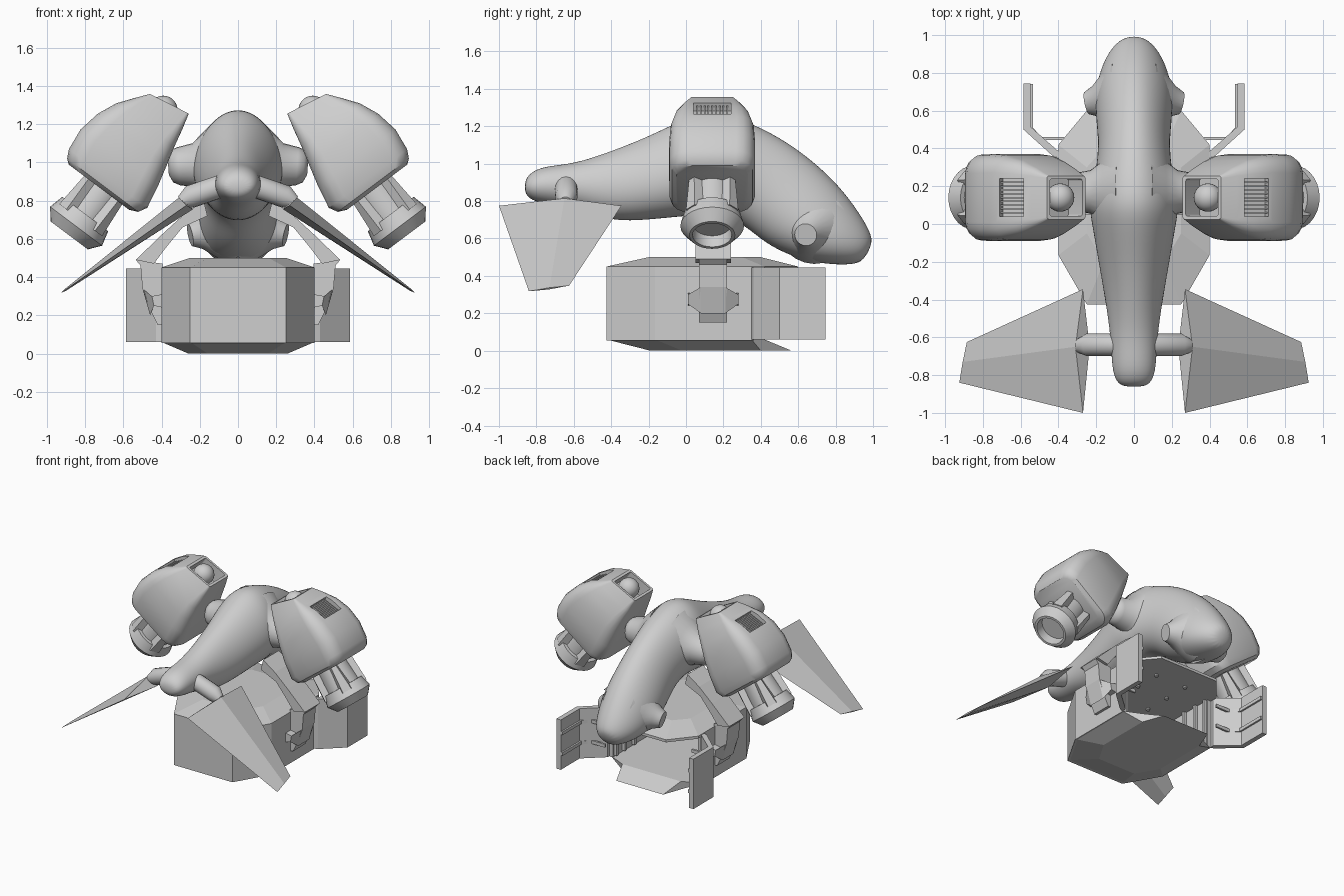
import bpy, bmesh, math
from mathutils import Vector, Matrix

if "Cube" in bpy.data.objects:
    bpy.data.objects.remove(bpy.data.objects["Cube"])

grey = bpy.data.materials.new("light_grey")
grey.diffuse_color = (0.62, 0.62, 0.62, 1)
grey.use_nodes = True
grey.node_tree.nodes["Principled BSDF"].inputs["Base Color"].default_value = grey.diffuse_color


def finish(name, bm, mirror=False, smooth=None, subsurf=0):
    bmesh.ops.recalc_face_normals(bm, faces=bm.faces[:])
    me = bpy.data.meshes.new(name)
    bm.to_mesh(me)
    bm.free()
    ob = bpy.data.objects.new(name, me)
    bpy.context.collection.objects.link(ob)
    me.materials.append(grey)
    if mirror:
        m = ob.modifiers.new("mirror", 'MIRROR')
        m.use_mirror_merge = False
    if subsurf:
        s = ob.modifiers.new("subsurf", 'SUBSURF')
        s.levels = s.render_levels = subsurf
    if smooth:
        bpy.ops.object.select_all(action='DESELECT')
        bpy.context.view_layer.objects.active = ob
        ob.select_set(True)
        bpy.ops.object.shade_smooth_by_angle(angle=math.radians(smooth))
    return ob


def loft(bm, rings, caps=True):
    vs = [[bm.verts.new(p) for p in r] for r in rings]
    n = len(vs[0])
    for a, b in zip(vs, vs[1:]):
        for i in range(n):
            bm.faces.new((a[i], a[(i + 1) % n], b[(i + 1) % n], b[i]))
    if caps:
        bm.faces.new(vs[0][::-1])
        bm.faces.new(vs[-1])


def prism(bm, pts, lo, hi, axis):
    """Extrude a 2D outline; axis 'y' takes (x, z) points, 'z' takes (x, y)."""
    f = (lambda p, h: (p[0], h, p[1])) if axis == 'y' else (lambda p, h: (p[0], p[1], h))
    loft(bm, [[f(p, lo) for p in pts], [f(p, hi) for p in pts]])


def box(bm, c, size, rot=Matrix()):
    m = Matrix.Translation(c) @ rot.to_4x4() @ Matrix.Diagonal((*size, 1))
    bmesh.ops.create_cube(bm, size=1, matrix=m)


def tube(bm, stations, n=24):
    """Round loft through (centre, radius) with rings facing along the path."""
    d = (Vector(stations[-1][0]) - Vector(stations[0][0])).normalized()
    u = d.orthogonal().normalized()
    w = d.cross(u)
    loft(bm, [[Vector(c) + r * (math.cos(a) * u + math.sin(a) * w)
               for a in (2 * math.pi * i / n for i in range(n))] for c, r in stations])


# Hull: sections from nose to drooping tail (top y, z, bottom y, z, half width, taper)
hull = [(-.862, .90, -.862, .85, .05, 0), (-.84, .95, -.84, .81, .095, 0),
        (-.76, .99, -.77, .785, .12, 0), (-.6, 1.0, -.6, .765, .125, 0),
        (-.4, 1.07, -.4, .685, .155, .1), (-.2, 1.15, -.2, .695, .19, .15),
        (0, 1.25, 0, .715, .225, .15), (.12, 1.295, .1, .72, .245, .15),
        (.3, 1.245, .2, .72, .21, .1), (.5, 1.15, .32, .66, .19, .1),
        (.67, 1.03, .42, .57, .2, .15), (.82, .89, .56, .50, .21, .2),
        (.93, .74, .70, .465, .185, .2), (.985, .64, .85, .455, .13, .1),
        (1.0, .58, .95, .47, .06, 0)]
rings = []
for yt, zt, yb, zb, w, k in hull:
    r = []
    for i in range(16):
        a = 2 * math.pi * i / 16
        v, s = math.cos(a), math.sin(a)
        t = (v + 1) / 2
        r.append((w * s * (1 - k * v), yb + (yt - yb) * t, zb + (zt - zb) * t))
    rings.append(r)
bm = bmesh.new()
loft(bm, rings)
finish("hull", bm, smooth=60, subsurf=2)

# Tail side nubs flaring out of the hull
bm = bmesh.new()
tube(bm, [((.06, .68, .66), .2), ((.14, .66, .64), .14), ((.20, .65, .63), .085), ((.25, .64, .62), .06)])
finish("tail_nub", bm, True, 50)

# Engine pylons with domed ends
bm = bmesh.new()
tube(bm, [((.08, .17, 1.0), .24), ((.16, .17, 1.0), .17), ((.23, .17, .985), .115), ((.31, .17, .98), .1),
          ((.345, .17, .98), .085), ((.365, .17, .98), .045)])
finish("engine_pylon", bm, True, 50)

# Engine frame: s runs up the tilted axis, t runs across it, y is depth
EY = .14


def eng(s, t, y):
    return Vector((.883 - .6 * s + .8 * t, EY + y, .618 + .8 * s + .6 * t))


def rounded(s, t0, t1, yh, rad, shear=0):
    pts = []
    tc, th = (t0 + t1) / 2, (t1 - t0) / 2
    for q, (sx, sy) in enumerate(((1, 1), (-1, 1), (-1, -1), (1, -1))):
        for j in range(5):
            a = math.pi / 2 * (q + j / 4)
            t = tc + sx * (th - rad) + rad * math.cos(a)
            y = sy * (yh - rad) + rad * math.sin(a)
            pts.append(eng(s - shear * t, t, y))
    return pts


# Engine pod with a recessed upper intake
bm = bmesh.new()
loft(bm, [rounded(.295, -.17, .225, .19, .08), rounded(.315, -.215, .25, .215, .09),
          rounded(.36, -.24, .272, .228, .1), rounded(.48, -.218, .285, .23, .1),
          rounded(.60, -.188, .262, .222, .09), rounded(.70, -.162, .218, .195, .07),
          rounded(.79, -.14, .16, .155, .04, .08), rounded(.864, -.118, .106, .115, .012, .18),
          rounded(.864, -.1, .088, .098, .01, .18), rounded(.76, -.1, .088, .098, .01)])
pod = finish("engine_pod", bm, True, 35)

# Vent recess cut into the pod, then slats standing inside it
tilt = Matrix.Rotation(math.radians(24), 3, 'Y')
vc = Vector((.645, EY, 1.285))
bm = bmesh.new()
box(bm, vc, (.14, .2, .07), tilt)
cut = finish("vent_cutter", bm)
cut.hide_render = True
cut.hide_viewport = True
b = pod.modifiers.new("vent", 'BOOLEAN')
b.operation, b.object, b.solver = 'DIFFERENCE', cut, 'EXACT'
pod.modifiers.move(len(pod.modifiers) - 1, 0)
bm = bmesh.new()
for i in range(9):
    box(bm, vc + tilt @ Vector((0, -.08 + .02 * i, -.02)), (.14, .008, .035), tilt)
finish("vent_slats", bm, True)

# Intake ball
bm = bmesh.new()
bmesh.ops.create_uvsphere(bm, u_segments=24, v_segments=14, radius=.075,
                          matrix=Matrix.Translation(eng(.82, 0, 0)))
finish("intake_ball", bm, True, 60)

# Exhaust nozzle: core, flared ring and hollow mouth
bm = bmesh.new()
tube(bm, [(eng(s, 0, 0), r) for s, r in
          ((.32, .11), (.14, .125), (.14, .15), (.06, .17), (0, .122), (0, .105), (.07, .1))], 28)
finish("exhaust_nozzle", bm, True, 35)

# Four tapered struts around the nozzle
bm = bmesh.new()
for q in range(4):
    a = math.pi / 4 + q * math.pi / 2

    def strut(s, r0, r1, h):
        return [eng(s, r * math.cos(a) - g * math.sin(a), r * math.sin(a) + g * math.cos(a))
                for r, g in ((r0, -h), (r1, -h * .6), (r1, h * .6), (r0, h))]
    loft(bm, [strut(.32, .09, .155, .03), strut(.1, .1, .165, .055)])
finish("nozzle_struts", bm, True)

# Front fin: blunt diamond section tapering to a thin tip, and its arm
bm = bmesh.new()
loft(bm, [[(.27, -1.0, .775), (.31, -.65, .815), (.27, -.345, .775), (.235, -.65, .755)],
          [(.925, -.84, .318), (.907, -.73, .337), (.885, -.625, .348), (.90, -.73, .328)]])
finish("front_fin", bm, True)
bm = bmesh.new()
tube(bm, [((.06, -.64, .885), .06), ((.25, -.64, .82), .06), ((.30, -.645, .79), .035)], 16)
finish("fin_arm", bm, True, 40)


# Cargo container: roof, floor and front walls, open at the rear
def both(half):
    return half + [(-x, y) for x, y in reversed(half)]


def slab(name, levels):
    bm = bmesh.new()
    loft(bm, [[(x, y, z) for x, y in both(h)] for z, h in levels])
    finish(name, bm)


rim = [(.25, -.425), (.4, -.165), (.4, .42), (.25, .6)]
slab("container_roof", [(.43, rim), (.45, rim), (.5, [(.16, -.2), (.25, -.05), (.25, .3), (.16, .4)])])
slab("container_floor", [(0, [(.16, -.19), (.26, -.02), (.26, .4), (.2, .565)]),
                         (.06, [(.25, -.425), (.4, -.165), (.4, .35), (.25, .42)])])
bm = bmesh.new()
outer = [(.4, .36), (.4, -.165), (.25, -.425)]
inner = [(.37, .36), (.37, -.155), (.235, -.395)]
prism(bm, both(outer) + both(inner)[::-1], .055, .45, 'z')
finish("container_walls", bm)

# Open rear doors with inner rails and hinge brackets
bm = bmesh.new()
prism(bm, [(.4, .35), (.43, .36), (.585, .5), (.585, .745), (.548, .745), (.548, .515), (.4, .385)], .06, .445, 'z')
finish("rear_door", bm, True)
bm = bmesh.new()
for z in (.17, .33):
    prism(bm, [(.37, .46), (.49, .46), (.535, .51), (.535, .74), (.55, .74), (.55, .50), (.5, .445), (.37, .445)],
          z, z + .025, 'z')
for y in (.12, .24, .34):
    box(bm, (.36, y, .25), (.025, .02, .36))
finish("door_rails", bm, True)
bm = bmesh.new()
for y in (0, .2, .4):
    tube(bm, [((.13, y, .435), .014), ((.13, y, .415), .014)], 10)
finish("ceiling_studs", bm, True)

# Holding arm and container clamp
bm = bmesh.new()
prism(bm, [(.18, .80), (.28, .73), (.39, .63), (.535, .49), (.44, .47), (.38, .55), (.29, .66), (.16, .72)],
      .05, .24, 'y')
finish("holding_arm", bm, True)
bm = bmesh.new()
prism(bm, [(.395, .47), (.535, .49), (.51, .46), (.5, .34), (.46, .23), (.42, .15), (.395, .15)], .07, .22, 'y')
loft(bm, [[(.395, .01, .24), (.395, .28, .24), (.395, .28, .31), (.395, .01, .31)],
          [(.44, .01, .25), (.44, .28, .25), (.45, .28, .30), (.45, .01, .30)],
          [(.46, .08, .20), (.46, .21, .20), (.5, .21, .34), (.5, .08, .34)]])
finish("container_clamp", bm, True)
